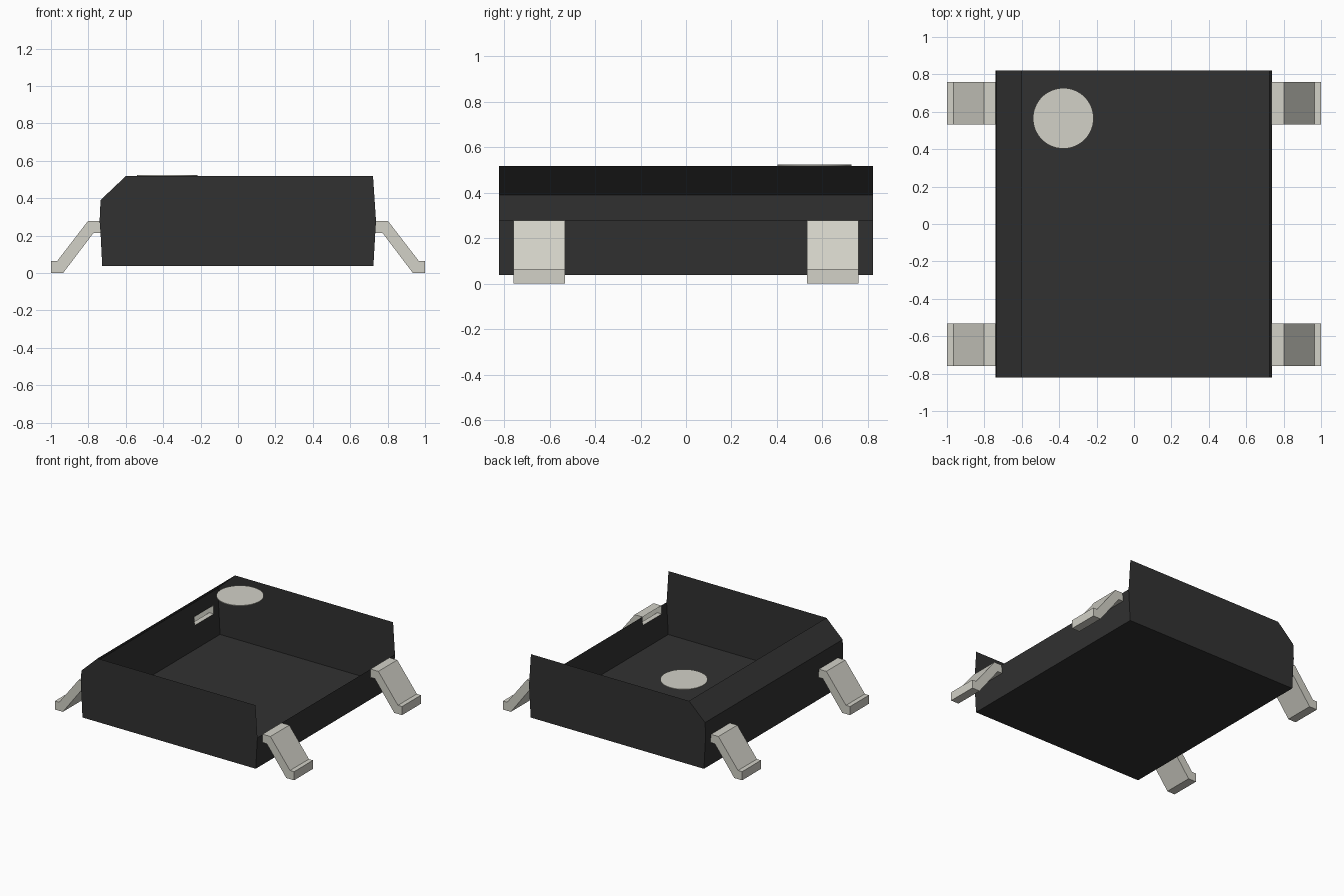
import bpy, bmesh, math

cube = bpy.data.objects.get("Cube")
if cube:
    bpy.data.objects.remove(cube, do_unlink=True)


def material(name, rgb):
    m = bpy.data.materials.new(name)
    m.use_nodes = True
    m.diffuse_color = (*rgb, 1)
    m.node_tree.nodes["Principled BSDF"].inputs["Base Color"].default_value = (*rgb, 1)
    return m


BLACK = material("black plastic", (0.031, 0.031, 0.031))
METAL = material("pale metal", (0.645, 0.638, 0.572))


def finish(name, bm, mat):
    """Weld the sheets, orient them outward and make an object."""
    bmesh.ops.remove_doubles(bm, verts=bm.verts, dist=0.0005)
    bmesh.ops.recalc_face_normals(bm, faces=bm.faces)
    me = bpy.data.meshes.new(name)
    bm.to_mesh(me)
    bm.free()
    me.materials.append(mat)
    ob = bpy.data.objects.new(name, me)
    bpy.context.collection.objects.link(ob)
    return ob


def face(bm, points):
    return bm.faces.new([bm.verts.new(p) for p in points])


def strip(bm, a, b, y0, y1):
    """Sheet between two (x, z) points, running from y0 to y1."""
    face(bm, [(a[0], y0, a[1]), (a[0], y1, a[1]), (b[0], y1, b[1]), (b[0], y0, b[1])])


HALF = 0.822                      # half depth of the body
LEG_Y, LEG_HALF = 0.645, 0.113    # leg centre and half width
LEG_IN, LEG_OUT = LEG_Y - LEG_HALF, LEG_Y + LEG_HALF
FLOOR, SLOT, RIDGE = 0.038, 0.215, 0.278

# Open-topped body shell with a bevelled edge on one side
bm = bmesh.new()
foot_l, slot_l, ridge_l = (-0.726, FLOOR), (-0.735, SLOT), (-0.740, RIDGE)
foot_r, slot_r, ridge_r = (0.724, FLOOR), (0.734, SLOT), (0.738, RIDGE)
shoulder, bevel_top, top_r = (-0.735, 0.39), (-0.60, 0.518), (0.722, 0.518)
outline = [foot_l, slot_l, ridge_l, shoulder, bevel_top, top_r, ridge_r, slot_r, foot_r]
for y in (-HALF, HALF):
    face(bm, [(x, y, z) for x, z in outline])
for a, b in ((foot_l, foot_r), (foot_l, slot_l), (foot_r, slot_r),
             (ridge_l, shoulder), (shoulder, bevel_top)):
    strip(bm, a, b, -HALF, HALF)
# Side bands with openings where the legs enter
for a, b in ((slot_l, ridge_l), (slot_r, ridge_r)):
    for y0, y1 in ((-HALF, -LEG_OUT), (-LEG_IN, LEG_IN), (LEG_OUT, HALF)):
        strip(bm, a, b, y0, y1)
finish("body_shell", bm, BLACK)

# Bent legs, open at the end that meets the body
LEG = [(0.736, RIDGE), (0.802, RIDGE), (0.966, 0.065), (1.0, 0.065),
       (1.0, 0.0), (0.935, 0.0), (0.772, SLOT), (0.734, SLOT)]
for side, sx in (("left", 1), ("right", -1)):
    for end, sy in (("front", -1), ("back", 1)):
        bm = bmesh.new()
        path = [(sx * x, z) for x, z in LEG]
        y0, y1 = sy * LEG_Y - LEG_HALF, sy * LEG_Y + LEG_HALF
        for y in (y0, y1):
            face(bm, [(x, y, z) for x, z in path])
        for a, b in zip(path, path[1:]):
            strip(bm, a, b, y0, y1)
        finish(f"{end}_{side}_leg", bm, METAL)

# Round marker disc at the corner
bpy.ops.mesh.primitive_cylinder_add(vertices=64, radius=0.162, depth=0.006,
                                    location=(-0.378, 0.565, 0.521))
disc = bpy.context.object
disc.name = "marker_disc"
disc.data.materials.append(METAL)
bpy.ops.object.shade_smooth_by_angle(angle=math.radians(30))
